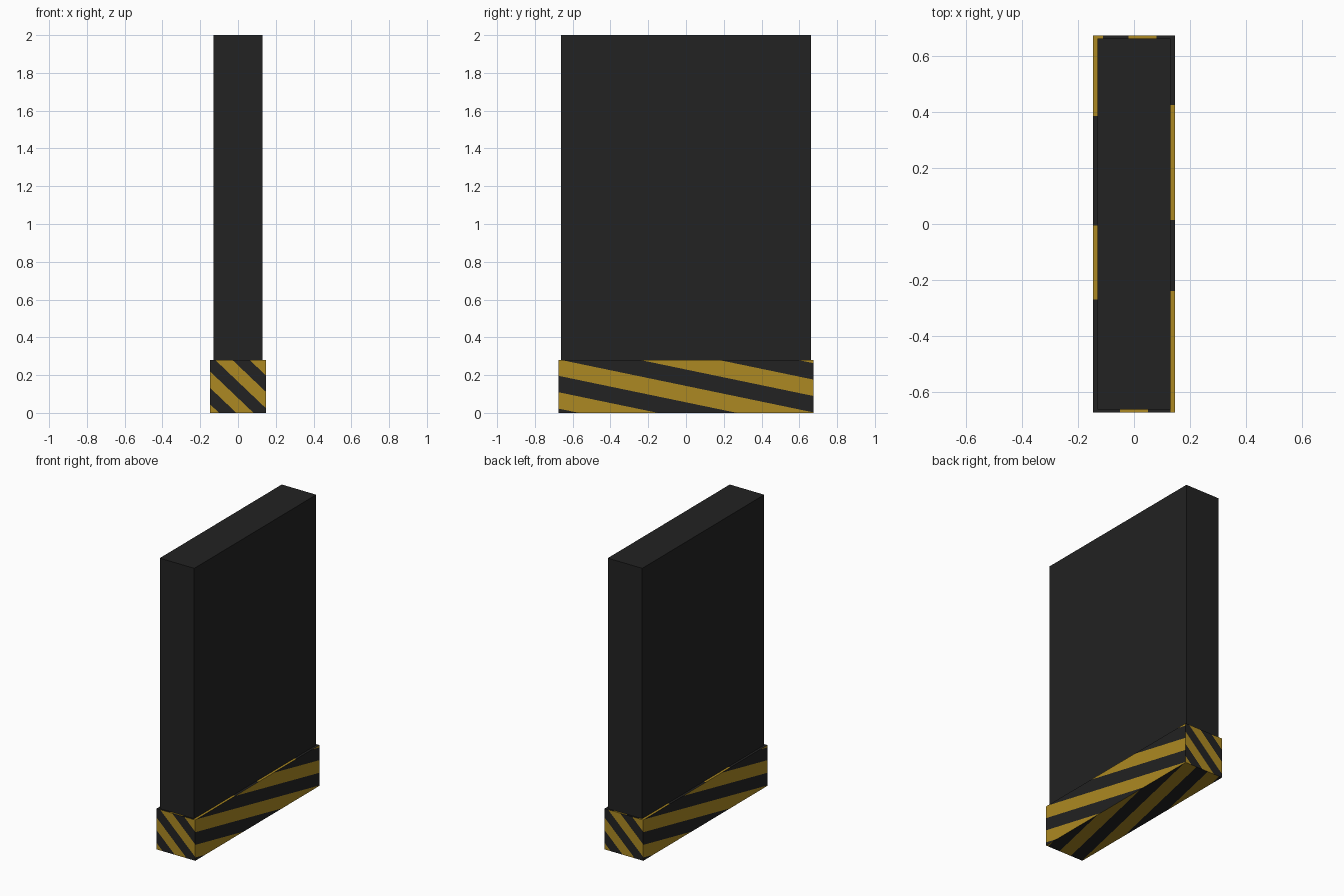
import bpy, bmesh
from mathutils import Vector

if "Cube" in bpy.data.objects:
    bpy.data.objects.remove(bpy.data.objects["Cube"])

# Overall sizes
BX, BY, TOP = 0.131, 0.662, 2.0      # dark slab half sizes, top
KX, KY, KZ = 0.147, 0.674, 0.28      # striped base half sizes, height


def material(name, rgb):
    m = bpy.data.materials.new(name)
    m.diffuse_color = (*rgb, 1)
    m.use_nodes = True
    m.node_tree.nodes["Principled BSDF"].inputs["Base Color"].default_value = m.diffuse_color
    return m


dark = material("charcoal", (0.016, 0.016, 0.016))
yellow = material("warning yellow", (0.413, 0.25, 0.016))


def finish(bm, name, mats):
    bmesh.ops.remove_doubles(bm, verts=bm.verts, dist=1e-5)
    me = bpy.data.meshes.new(name)
    bm.to_mesh(me)
    bm.free()
    for m in mats:
        me.materials.append(m)
    ob = bpy.data.objects.new(name, me)
    bpy.context.collection.objects.link(ob)
    return ob


def add_face(bm, pts, mat):
    f = bm.faces.new([bm.verts.new(p) for p in pts])
    f.material_index = mat


def striped_panel(bm, o, u, v, phase, half=0.31):
    """Rectangle cut into diagonal bands; yellow begins at phase."""
    o, u, v = Vector(o), Vector(u), Vector(v)

    def ends(s):
        return ((0, s), (s, 0)) if s <= 1 else ((s - 1, 1), (1, s - 1))

    k = -2
    while phase + k * half < 2:
        s0 = max(0, phase + k * half)
        s1 = min(2, phase + (k + 1) * half)
        if s1 > s0 + 1e-6:
            (p0, q0), (p1, q1) = ends(s0), ends(s1)
            ring = [p0, q0]
            if s0 < 1 < s1:
                ring += [(1, 0), q1, p1, (0, 1)]
            else:
                ring += [q1, p1]
            ring = list(dict.fromkeys(ring))
            add_face(bm, [o + u * a + v * b for a, b in ring], k % 2)
        k += 1


# Striped base: four sides and underside (slot 0 yellow, slot 1 dark)
bm = bmesh.new()
W, D, H = (2 * KX, 0, 0), (0, 2 * KY, 0), (0, 0, KZ)
neg = lambda t: tuple(-c for c in t)
striped_panel(bm, (-KX, -KY, 0), W, H, 0.47)         # front
striped_panel(bm, (KX, KY, 0), neg(W), H, 0.47)      # back
striped_panel(bm, (KX, -KY, 0), D, H, 0.08)          # right
striped_panel(bm, (-KX, KY, 0), neg(D), H, 0.08)     # left
striped_panel(bm, (-KX, KY, 0), W, neg(D), 0.08)     # underside


# Narrow ledge on top of the base, in alternating lengths
def ledge(x0, x1, y0, y1, cuts, along_y, first):
    lo, hi = (y0, y1) if along_y else (x0, x1)
    edges = [lo] + cuts + [hi]
    for i, (a, b) in enumerate(zip(edges, edges[1:])):
        r = (x0, x1, a, b) if along_y else (a, b, y0, y1)
        add_face(bm, [(r[0], r[2], KZ), (r[1], r[2], KZ),
                      (r[1], r[3], KZ), (r[0], r[3], KZ)], (first + i) % 2)


ledge(-KX, -BX, -KY, KY, [-0.27, -0.005, 0.385], True, 1)
ledge(BX, KX, -KY, KY, [-0.24, 0.015, 0.425], True, 0)
ledge(-BX, BX, -KY, -BY, [-0.05, 0.05], False, 1)
ledge(-BX, BX, BY, KY, [-0.11, -0.02, 0.08], False, 0)
finish(bm, "striped_base", [yellow, dark])

# Plain dark slab
bm = bmesh.new()
bmesh.ops.create_cube(bm, size=1)
for vert in bm.verts:
    c = vert.co
    vert.co = (c.x * 2 * BX, c.y * 2 * BY, KZ if c.z < 0 else TOP)
finish(bm, "slab", [dark])
